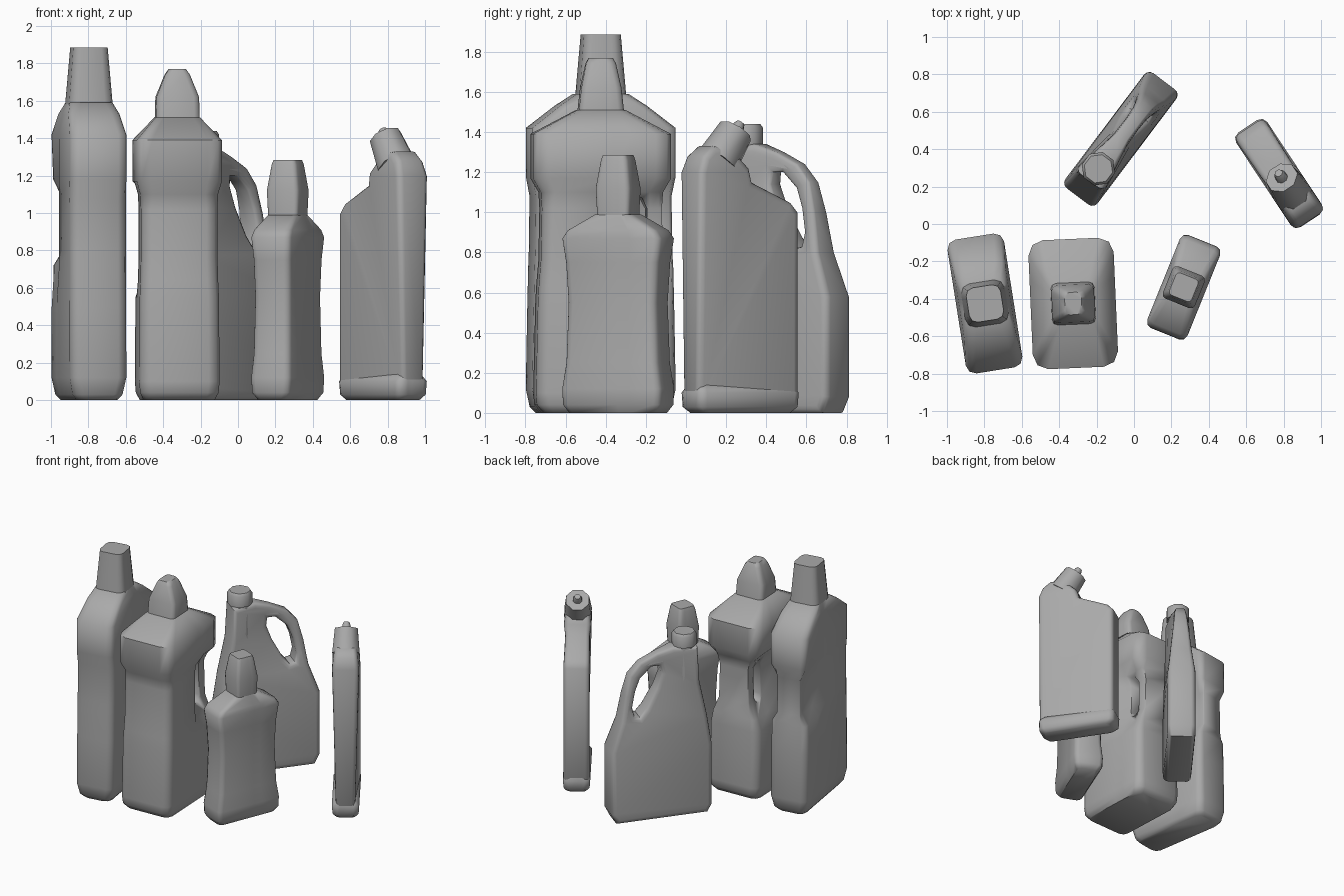
import bpy, bmesh, math
from mathutils import Matrix

cube = bpy.data.objects.get("Cube")
if cube:
    bpy.data.objects.remove(cube)

grey = bpy.data.materials.new("grey plastic")
grey.use_nodes = True
COLOUR = (0.4, 0.4, 0.4, 1)
grey.diffuse_color = COLOUR
grey.node_tree.nodes["Principled BSDF"].inputs["Base Color"].default_value = COLOUR


def place(x, y, degrees):
    return Matrix.Translation((x, y, 0)) @ Matrix.Rotation(math.radians(degrees), 4, 'Z')


def finish(name, bm, matrix, angle):
    bmesh.ops.remove_doubles(bm, verts=bm.verts, dist=0.0005)
    bmesh.ops.recalc_face_normals(bm, faces=bm.faces)
    mesh = bpy.data.meshes.new(name)
    bm.to_mesh(mesh)
    bm.free()
    mesh.materials.append(grey)
    obj = bpy.data.objects.new(name, mesh)
    bpy.context.collection.objects.link(obj)
    obj.matrix_world = matrix
    bpy.ops.object.select_all(action='DESELECT')
    obj.select_set(True)
    bpy.context.view_layer.objects.active = obj
    bpy.ops.object.shade_smooth_by_angle(angle=math.radians(angle))
    return obj


def skin(bm, loops):
    """Join rings of vertices into a closed surface."""
    for low, high in zip(loops, loops[1:]):
        for i in range(len(low)):
            j = (i + 1) % len(low)
            bm.faces.new((low[i], low[j], high[j], high[i]))
    bm.faces.new(loops[0])
    bm.faces.new(loops[-1])


def rounded_ring(hx, hy, r, pinch):
    """Rounded rectangle with side points, its rear squeezed to half width pinch."""
    pts = []
    for k, (sx, sy) in enumerate(((1, 1), (-1, 1), (-1, -1), (1, -1))):
        for step in range(3):
            a = math.radians(90 * k + 45 * step)
            pts.append((sx * (hx - r) + r * math.cos(a), sy * (hy - r) + r * math.sin(a)))
        if k == 1:
            pts += [(-hx, hy * 0.4), (-hx, hy * 0.15)]
        if k == 3:
            pts += [(hx, hy * 0.15), (hx, hy * 0.4)]
    return [(max(-pinch, min(pinch, x)) if y > hy * 0.3 else x, y) for x, y in pts]


def loft(name, rings, matrix):
    """Rings are (z, half width, half depth, corner radius, rear half width)."""
    bm = bmesh.new()
    loops = []
    for z, hx, hy, r, *pinch in rings:
        outline = rounded_ring(hx, hy, r, pinch[0] if pinch else 9)
        loops.append([bm.verts.new((x, y, z)) for x, y in outline])
    skin(bm, loops)
    return finish(name, bm, matrix, 55)


def turned(name, profile, matrix, sides=8):
    """Round part from (height, radius) pairs."""
    bm = bmesh.new()
    angles = [math.tau * (i + 0.5) / sides for i in range(sides)]
    skin(bm, [[bm.verts.new((r * math.cos(a), r * math.sin(a), z)) for a in angles]
              for z, r in profile])
    return finish(name, bm, matrix, 50)


def slab(name, outlines, half, bevel, thickness, matrix):
    """Side outline with optional holes, thickened with rounded edges."""
    curve = bpy.data.curves.new(name, 'CURVE')
    curve.dimensions = '2D'
    curve.fill_mode = 'BOTH'
    curve.extrude = half - bevel
    curve.bevel_depth = bevel
    curve.bevel_resolution = 2
    curve.offset = -bevel
    for points in outlines:
        spline = curve.splines.new('POLY')
        spline.points.add(len(points) - 1)
        for p, (u, z) in zip(spline.points, points):
            p.co = (u, z, 0, 1)
        spline.use_cyclic_u = True
    temp = bpy.data.objects.new(name + "_outline", curve)
    bpy.context.collection.objects.link(temp)
    mesh = bpy.data.meshes.new_from_object(temp.evaluated_get(bpy.context.evaluated_depsgraph_get()))
    bpy.data.objects.remove(temp)
    bm = bmesh.new()
    bm.from_mesh(mesh)
    bpy.data.meshes.remove(mesh)
    for v in bm.verts:
        u, z, w = v.co
        v.co = (u, -w * thickness(u, z), z)
    return finish(name, bm, matrix, 50)


def ramp(value, start, end):
    return max(0.0, min(1.0, (value - start) / (end - start)))


# Tall bottle with a pinched rear grip
m = place(-0.797, -0.425, 9)
loft("tall_bottle_body", [
    (0, .11, .32, .05), (.03, .135, .345, .05), (.12, .153, .362, .05), (.5, .153, .355, .05),
    (.72, .153, .35, .05, .14), (.8, .153, .347, .05, .09), (1.08, .153, .343, .05, .09),
    (1.18, .153, .362, .05, .14), (1.42, .153, .362, .05), (1.53, .138, .22, .05),
    (1.59, .115, .13, .05)], m)
loft("tall_bottle_cap", [(1.58, .118, .118, .05), (1.885, .093, .093, .04)], m)

# Broad bottle with a slot handle
m = place(-0.325, -0.425, 2.5)
broad = loft("broad_bottle_body", [
    (0, .19, .29, .05), (.04, .21, .325, .06), (.1, .215, .33, .06), (.55, .212, .32, .06),
    (.64, .208, .315, .06, .18), (.76, .205, .305, .06, .125), (1.02, .205, .3, .06, .12),
    (1.1, .208, .305, .07, .16), (1.17, .228, .345, .08), (1.39, .228, .345, .08),
    (1.51, .12, .12, .04)], m)
cutter = slab("slot_cutter", [[(.14, .78), (.165, .73), (.2, .73), (.225, .78),
                               (.225, 1.02), (.2, 1.07), (.165, 1.07), (.14, 1.02)]],
              .4, .005, lambda u, z: 1, m @ Matrix.Rotation(math.pi / 2, 4, 'Z'))
cut = broad.modifiers.new("handle_slot", 'BOOLEAN')
cut.operation = 'DIFFERENCE'
cut.object = cutter
bpy.context.view_layer.objects.active = broad
bpy.ops.object.modifier_apply(modifier=cut.name)
bpy.data.objects.remove(cutter)
loft("broad_bottle_cap", [(1.5, .117, .113, .03), (1.62, .114, .1, .03),
                          (1.74, .066, .075, .03), (1.77, .045, .06, .025)], m)

# Small waisted bottle
m = place(0.266, -0.338, -22)
loft("small_bottle_body", [
    (0, .085, .24, .03), (.04, .112, .265, .035), (.12, .116, .268, .035), (.25, .108, .248, .035),
    (.55, .104, .238, .035), (.75, .108, .25, .035), (.87, .116, .267, .035),
    (.91, .11, .24, .035), (.99, .085, .1, .03)], m)
loft("small_bottle_cap", [(.98, .086, .086, .02), (1.12, .093, .093, .025),
                          (1.26, .073, .073, .025), (1.285, .064, .064, .02)], m)

# Jug with a looped handle
m = place(-0.07, 0.455, 53)
jug = [(-.35, 0), (-.385, .06), (-.385, .55), (-.35, .78), (-.295, 1.05), (-.28, 1.33),
       (-.1, 1.34), (.02, 1.3), (.15, 1.24), (.23, 1.15), (.27, 1.0), (.305, .8),
       (.385, .58), (.385, .08), (.345, 0)]
opening = [(-.01, 1.14), (.0, 1.2), (.06, 1.2), (.15, 1.12), (.19, 1.02), (.215, .9),
           (.2, .83), (.16, .82), (.11, .88), (.03, 1.03)]
slab("jug_body", [jug, opening], .108, .036,
     lambda u, z: 1 - ramp(z, .55, 1.2) * (.15 + .45 * ramp(u, -.25, .0)), m)
neck = m @ Matrix.Translation((-.2, 0, 0))
turned("jug_neck", [(1.0, .088), (1.2, .085), (1.34, .08)], neck)
turned("jug_cap", [(1.335, .092), (1.42, .092), (1.44, .078)], neck)

# Angled-neck squeeze bottle, slimmer at the front below its neck
m = place(0.775, 0.27, 123.5)
flask = [(-.27, .01), (-.3, .06), (-.3, 1.2), (-.27, 1.28), (-.21, 1.33), (-.1, 1.32),
         (.0, 1.22), (.02, 1.15), (.25, 1.05), (.295, 1.0), (.295, .06), (.27, .01)]


def flask_thickness(u, z):
    lower = .68 + .27 * ramp(u, -.3, .2)
    return lower + (1 - lower) * ramp(z, 1.08, 1.2) - .2 * ramp(z, 1.2, 1.33)


slab("squeeze_bottle_body", [flask], .1, .035, flask_thickness, m)
loft("squeeze_bottle_foot", [(0, .265, .075, .035), (.03, .3, .095, .04), (.1, .303, .1, .04),
                             (.14, .29, .07, .04)], m)
tilt = m @ Matrix.Translation((-.135, 0, 1.255)) @ Matrix.Rotation(math.radians(36), 4, 'Y')
turned("squeeze_bottle_neck", [(-.1, .085), (.02, .098)], tilt)
turned("squeeze_bottle_cap", [(0, .108), (.185, .09)], tilt)
turned("squeeze_bottle_nozzle", [(.18, .035), (.215, .03), (.235, .022)], tilt)
